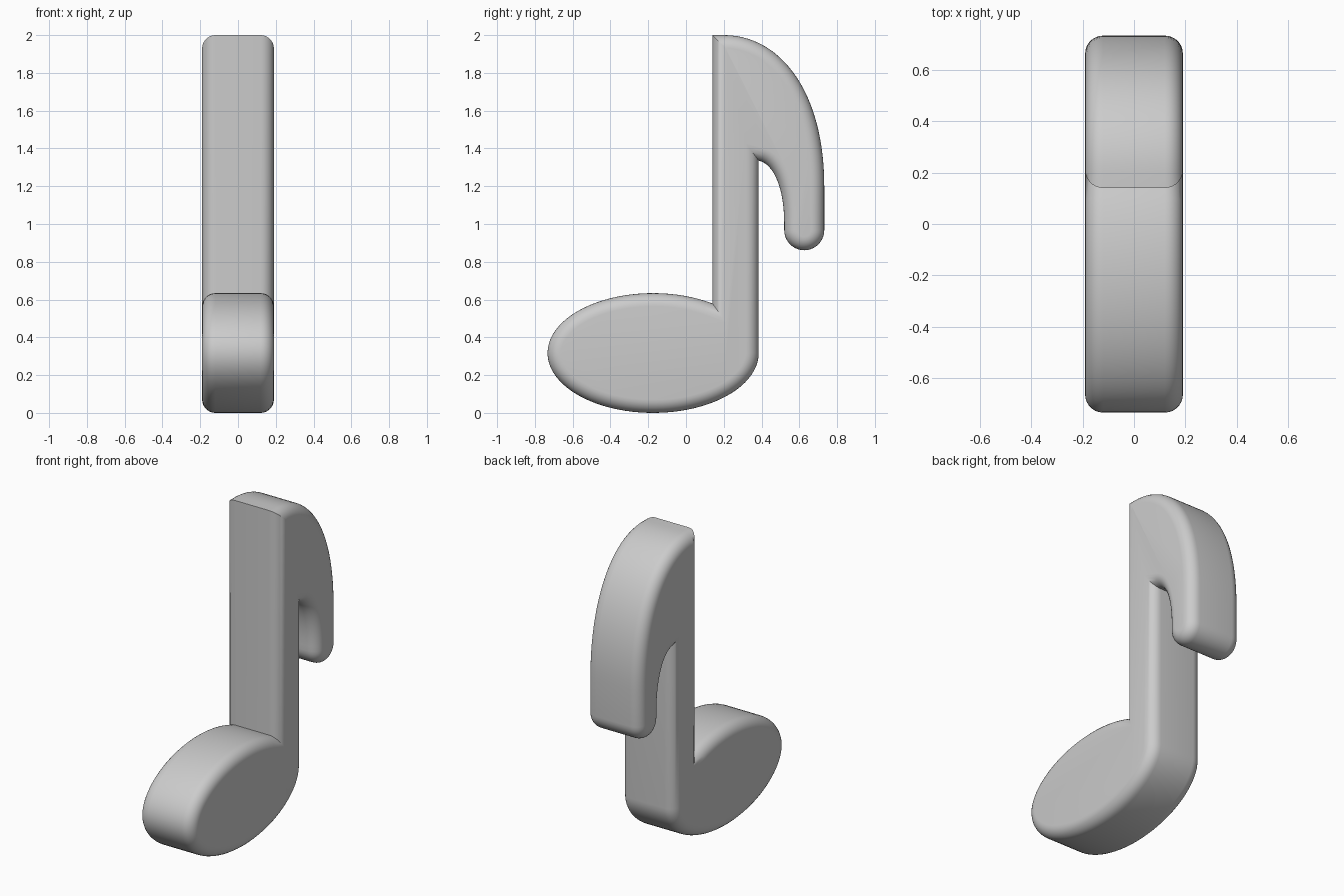
import bpy, bmesh, math
from mathutils import Vector
from mathutils.geometry import interpolate_bezier

if "Cube" in bpy.data.objects:
    bpy.data.objects.remove(bpy.data.objects["Cube"])

HALF_WIDTH, RADIUS, STEPS = 0.19, 0.07, 7


def bezier(a, b, c, d, n):
    pts = [Vector((*p, 0)) for p in (a, b, c, d)]
    return [p.to_2d() for p in interpolate_bezier(*pts, n)]


def ellipse(cy, cz, ry, rz, start, end, n):
    angles = [math.radians(start + (end - start) * i / n) for i in range(n + 1)]
    return [Vector((cy + ry * math.cos(a), cz + rz * math.sin(a))) for a in angles]


def inset(pts, d):
    """Mitred inward offset of a clockwise outline."""
    out = []
    for i, p in enumerate(pts):
        e1 = (p - pts[i - 1]).normalized()
        e2 = (pts[(i + 1) % len(pts)] - p).normalized()
        n1, n2 = Vector((e1.y, -e1.x)), Vector((e2.y, -e2.x))
        out.append(p + (n1 + n2) * d / (1 + n1.dot(n2)))
    return out


# Side outline: flag, rounded flag tip, underside, stem and oval head
outline = [Vector((0.14, 2.0))]
outline += bezier((0.20, 2.0), (0.50, 2.0), (0.732, 1.70), (0.732, 1.20), 28)
outline += ellipse(0.626, 0.967, 0.106, 0.106, 0, -180, 18)
outline += bezier((0.52, 1.0), (0.52, 1.20), (0.46, 1.32), (0.385, 1.335), 16)
outline += ellipse(-0.174, 0.317, 0.559, 0.317, 0, -304.2, 72)

# Stack of inset outlines gives rounded edges on both sides
layers = []
for side in (-1, 1):
    arc = []
    for i in range(STEPS + 1):
        a = math.pi / 2 * i / STEPS
        arc.append((side * (HALF_WIDTH - RADIUS * (1 - math.sin(a))),
                    RADIUS * (1 - math.cos(a))))
    layers += arc[::-1] if side < 0 else arc

bm = bmesh.new()
rings = [[bm.verts.new((x, p.x, p.y)) for p in inset(outline, d)] for x, d in layers]
count = len(outline)
for r0, r1 in zip(rings, rings[1:]):
    for i in range(count):
        j = (i + 1) % count
        bm.faces.new((r0[i], r0[j], r1[j], r1[i]))
bm.faces.new(rings[0])
bm.faces.new(rings[-1])
bmesh.ops.recalc_face_normals(bm, faces=bm.faces)

mesh = bpy.data.meshes.new("eighth_note")
bm.to_mesh(mesh)
bm.free()
note = bpy.data.objects.new("eighth_note", mesh)
bpy.context.collection.objects.link(note)
bpy.context.view_layer.objects.active = note
note.select_set(True)
bpy.ops.object.shade_smooth_by_angle(angle=math.radians(35))
